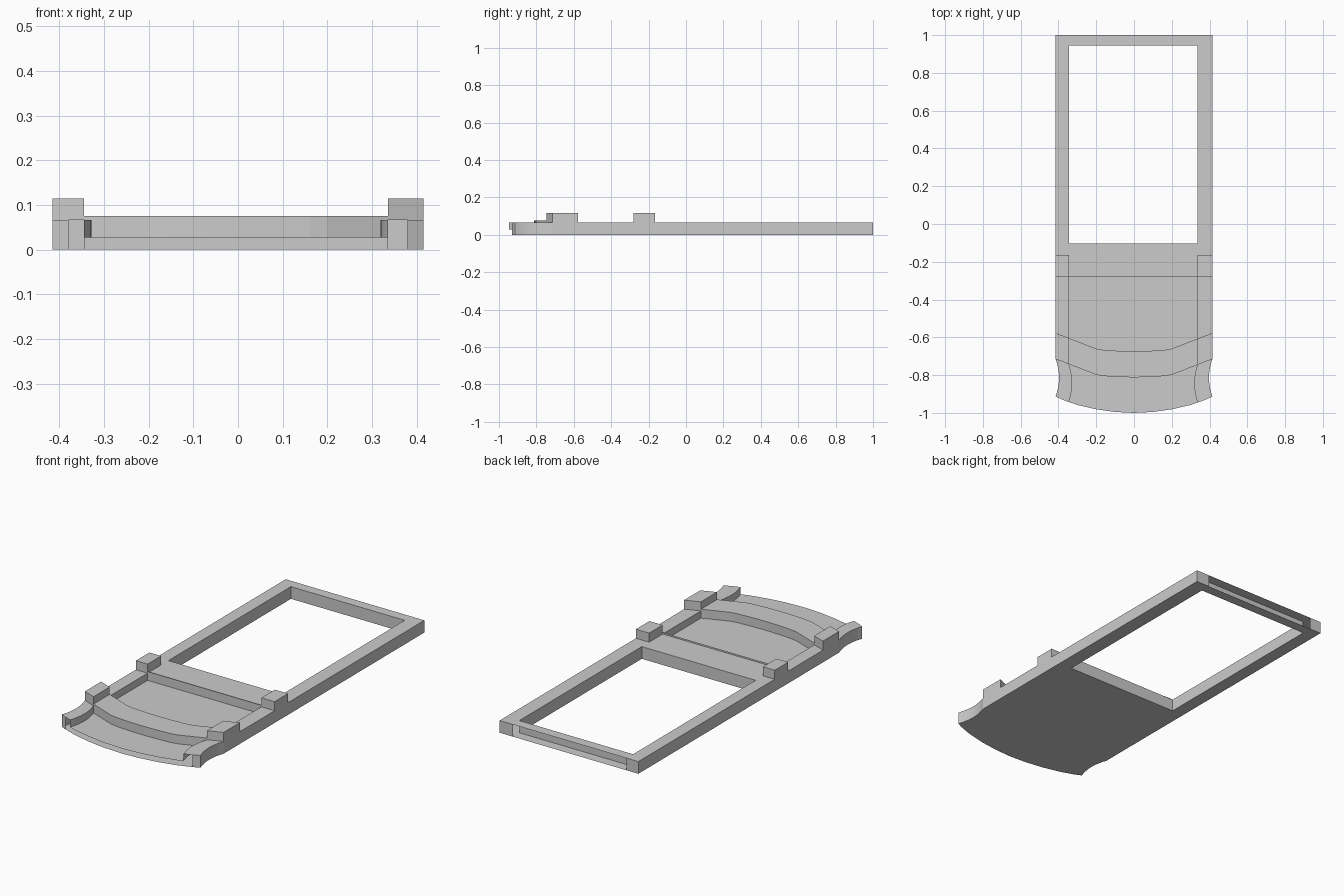
import bpy, bmesh

if "Cube" in bpy.data.objects:
    bpy.data.objects.remove(bpy.data.objects["Cube"])

OUT, LEFT, RIGHT = 0.415, -0.345, 0.336     # outer half width, inner rail edges
Z_FLOOR, Z_RAIL, Z_STRIP, Z_BLOCK = 0.027, 0.066, 0.075, 0.115
WIN_FRONT, WIN_BACK, BAR_FRONT = -0.102, 0.945, -0.28


def along(curve, x):
    """y on a mirrored polyline given as (|x|, y) points."""
    x = abs(x)
    for (x0, y0), (x1, y1) in zip(curve, curve[1:]):
        if x <= x1 + 1e-6:
            return y0 + (y1 - y0) * (x - x0) / (x1 - x0)
    return curve[-1][1]


FRONT = [(0, -1), (0.1, -0.995), (0.2, -0.981), (0.3, -0.958), (0.38, -0.93), (OUT, -0.913)]
STRIP_BACK = [(0, -0.674), (0.08, -0.672), (0.16, -0.667), (0.2, -0.66), (OUT, -0.577)]
STRIP_FRONT = [(x, y - 0.138) for x, y in STRIP_BACK]


def sweep(curve, a, b):
    """Points on a curve from x=a to x=b (a < b)."""
    xs = {a, b} | {s * x for x, _ in curve for s in (-1, 1) if a < s * x < b}
    return [(x, along(curve, x)) for x in sorted(xs)]


def waist(x_edge, sign, y0, y1, depth):
    """Concave side from y0 to y1, bowed towards the middle."""
    steps = 8
    pts = []
    for i in range(steps + 1):
        t = i / steps
        pts.append((x_edge - sign * depth * 4 * t * (1 - t), y0 + (y1 - y0) * t))
    return pts


def sheet(bm, pts, z):
    bm.faces.new([bm.verts.new((x, y, z)) for x, y in pts])


def wall(bm, pts, z0, z1, closed=False):
    pts = list(pts) + ([pts[0]] if closed else [])
    for a, b in zip(pts, pts[1:]):
        bm.faces.new([bm.verts.new(c) for c in
                      ((*a, z0), (*b, z0), (*b, z1), (*a, z1))])


def rect(x0, x1, y0, y1):
    return [(x0, y0), (x1, y0), (x1, y1), (x0, y1)]


def finish(bm, name):
    bmesh.ops.remove_doubles(bm, verts=bm.verts, dist=1e-5)
    bmesh.ops.recalc_face_normals(bm, faces=bm.faces)
    me = bpy.data.meshes.new(name)
    bm.to_mesh(me)
    bm.free()
    ob = bpy.data.objects.new(name, me)
    bpy.context.collection.objects.link(ob)
    return ob


def prism(name, pts, z0, z1):
    bm = bmesh.new()
    sheet(bm, pts, z0)
    sheet(bm, pts, z1)
    wall(bm, pts, z0, z1, True)
    finish(bm, name)


def outer_side(s):
    return waist(s * OUT, s, along(STRIP_FRONT, OUT), along(FRONT, OUT), 0.018)


def inner_side(s):
    x = RIGHT if s > 0 else LEFT
    return waist(x, s, along(STRIP_FRONT, x), along(FRONT, x), 0.017)


# Underside panel with a window
bm = bmesh.new()
sheet(bm, [(-OUT, WIN_FRONT)] + outer_side(-1) + sweep(FRONT, -OUT, OUT)[1:-1]
      + outer_side(1)[::-1] + [(OUT, WIN_FRONT)], 0)
for r in ((-OUT, LEFT, WIN_FRONT, 1), (RIGHT, OUT, WIN_FRONT, 1), (LEFT, RIGHT, WIN_BACK, 1)):
    sheet(bm, rect(*r), 0)
finish(bm, "bottom_panel")

# Hollow side rails and the raised blocks on them
for s, side in ((-1, "left"), (1, "right")):
    x_in = RIGHT if s > 0 else LEFT
    lo, hi = sorted((x_in, s * OUT))
    bm = bmesh.new()
    front = sweep(FRONT, lo, hi)
    if s > 0:
        front.reverse()
    inner = inner_side(s)
    sheet(bm, [(s * OUT, 1)] + outer_side(s) + front[1:-1] + inner[::-1] + [(x_in, 1)], Z_RAIL)
    wall(bm, [(s * OUT, 1)] + outer_side(s) + [(s * 0.38, along(FRONT, 0.38))], 0, Z_RAIL)
    wall(bm, [(x_in, BAR_FRONT)] + inner, Z_FLOOR, Z_RAIL)
    wall(bm, [(s * OUT, 1), (x_in, 1)], 0, Z_RAIL)
    wall(bm, [(x_in, WIN_FRONT), (x_in, WIN_BACK)], 0, Z_RAIL)
    finish(bm, side + "_rail")
    prism(side + "_rear_block", rect(lo, hi, BAR_FRONT, -0.165), Z_RAIL, Z_BLOCK)
    prism(side + "_front_block", sweep(STRIP_FRONT, lo, hi)
          + sweep(STRIP_BACK, lo, hi)[::-1], Z_RAIL, Z_BLOCK)

# Cross bar in front of the window, with its thin lip
bm = bmesh.new()
sheet(bm, rect(LEFT, RIGHT, BAR_FRONT, WIN_FRONT), Z_RAIL)
wall(bm, [(LEFT, WIN_FRONT), (RIGHT, WIN_FRONT)], 0, Z_RAIL)
wall(bm, [(LEFT, BAR_FRONT), (RIGHT, BAR_FRONT)], Z_FLOOR, Z_STRIP)
finish(bm, "cross_bar")

# Back bar, open towards the back
bm = bmesh.new()
sheet(bm, rect(LEFT, RIGHT, WIN_BACK, 1), Z_RAIL)
wall(bm, [(LEFT, WIN_BACK), (RIGHT, WIN_BACK)], 0, Z_RAIL)
finish(bm, "back_bar")

# Recessed floor and the curved strip across it
bm = bmesh.new()
sheet(bm, [(LEFT, BAR_FRONT)] + inner_side(-1) + sweep(FRONT, LEFT, RIGHT)[1:-1]
      + inner_side(1)[::-1] + [(RIGHT, BAR_FRONT)], Z_FLOOR)
finish(bm, "recessed_floor")
prism("curved_strip", sweep(STRIP_FRONT, LEFT, RIGHT)
      + sweep(STRIP_BACK, LEFT, RIGHT)[::-1], Z_FLOOR, Z_STRIP)
